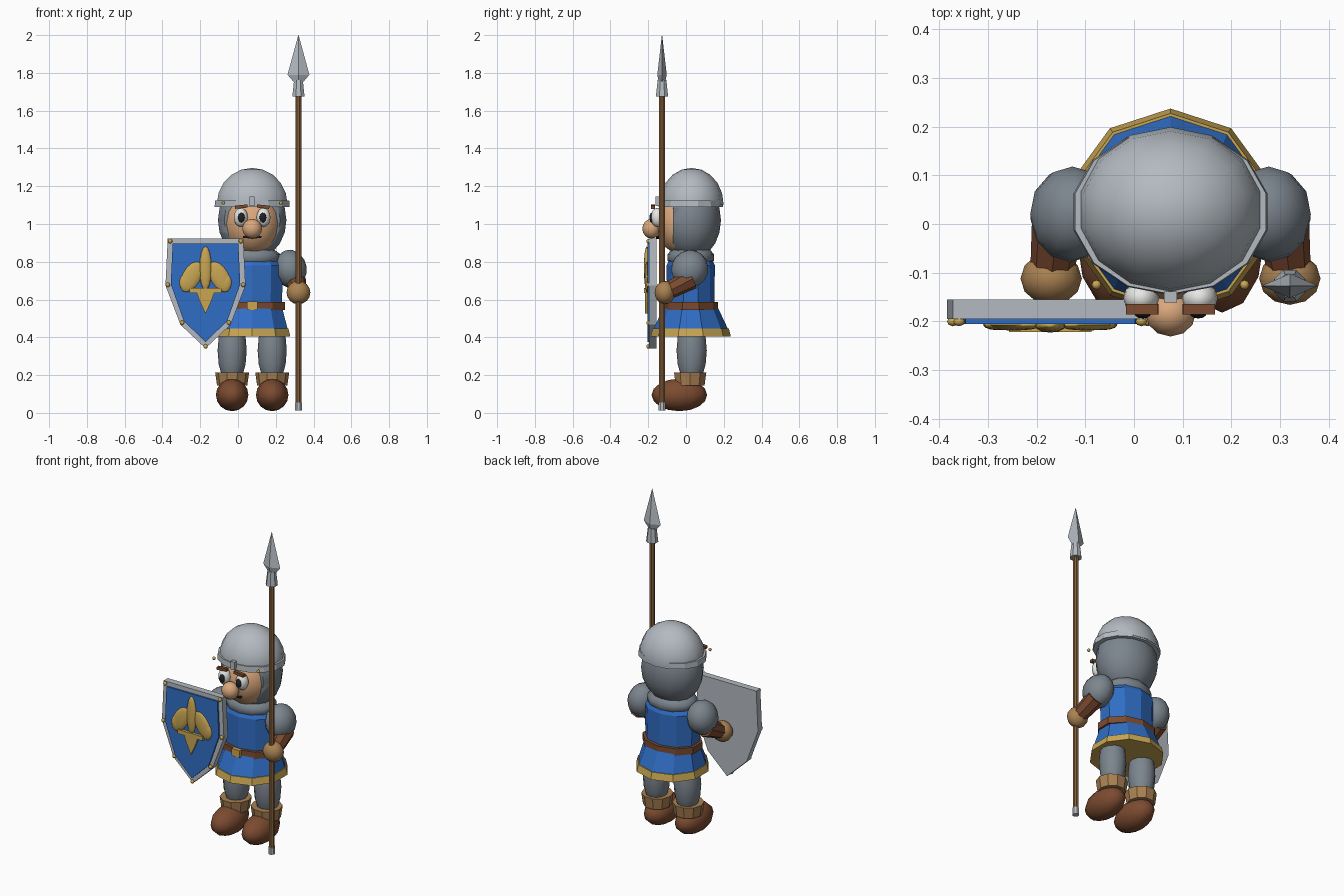
import bpy, bmesh, math
from mathutils import Vector, Matrix, Euler

if "Cube" in bpy.data.objects:
    bpy.data.objects.remove(bpy.data.objects["Cube"])


def mat(name, r, g, b):
    m = bpy.data.materials.new(name)
    m.diffuse_color = (r, g, b, 1)
    m.use_nodes = True
    m.node_tree.nodes["Principled BSDF"].inputs["Base Color"].default_value = m.diffuse_color
    return m


STEEL = mat("steel", .45, .49, .53)
MAIL = mat("mail", .20, .235, .27)
BLUE = mat("blue_cloth", .03, .155, .56)
GOLD = mat("gold", .58, .38, .085)
BROWN = mat("brown_leather", .20, .07, .03)
TAN = mat("tan_leather", .40, .22, .085)
SKIN = mat("skin", .70, .39, .20)
WHITE = mat("eye_white", .85, .85, .83)
DARK = mat("dark", .015, .015, .018)
WOOD = mat("wood", .24, .115, .045)
CX, CY = .075, .025      # body axis


def finish(name, bm, material, smooth=None):
    bmesh.ops.recalc_face_normals(bm, faces=bm.faces)
    me = bpy.data.meshes.new(name)
    bm.to_mesh(me)
    bm.free()
    me.materials.append(material)
    ob = bpy.data.objects.new(name, me)
    bpy.context.collection.objects.link(ob)
    if smooth:
        bpy.ops.object.select_all(action='DESELECT')
        ob.select_set(True)
        bpy.context.view_layer.objects.active = ob
        bpy.ops.object.shade_smooth_by_angle(angle=math.radians(smooth))
    return ob


def ball(name, c, r, material, rot=(0, 0, 0), seg=12, rings=8, cut=None):
    """Ellipsoid; cut = (point, normal) removes the side the normal points to."""
    bm = bmesh.new()
    bmesh.ops.create_uvsphere(bm, u_segments=seg, v_segments=rings, radius=1)
    bm.transform(Matrix.Translation(c) @ Euler(rot).to_matrix().to_4x4()
                 @ Matrix.Diagonal((*r, 1)))
    if cut:
        bmesh.ops.bisect_plane(bm, geom=bm.verts[:] + bm.edges[:] + bm.faces[:],
                               plane_co=cut[0], plane_no=cut[1], clear_outer=True)
        bmesh.ops.holes_fill(bm, edges=[e for e in bm.edges if e.is_boundary])
    return finish(name, bm, material, 60)


def stack(name, rows, material, c=(CX, CY), sides=10, turn=90, smooth=None):
    """Solid of stacked elliptical sections: rows of (z, rx, ry)."""
    bm = bmesh.new()
    loops = []
    for z, rx, ry in rows:
        angs = [math.radians(turn + 360 * i / sides) for i in range(sides)]
        loops.append([bm.verts.new((c[0] + rx * math.cos(a), c[1] + ry * math.sin(a), z))
                      for a in angs])
    for a, b in zip(loops, loops[1:]):
        for i in range(sides):
            j = (i + 1) % sides
            bm.faces.new((a[i], a[j], b[j], b[i]))
    bm.faces.new(loops[0])
    bm.faces.new(loops[-1])
    return finish(name, bm, material, smooth)


def box(name, c, size, material, rot=(0, 0, 0)):
    bm = bmesh.new()
    bmesh.ops.create_cube(bm, size=1)
    bm.transform(Matrix.Translation(c) @ Euler(rot).to_matrix().to_4x4()
                 @ Matrix.Diagonal((*size, 1)))
    return finish(name, bm, material)


def limb(name, a, b, r1, r2, material, sides=8):
    a, b = Vector(a), Vector(b)
    bm = bmesh.new()
    bmesh.ops.create_cone(bm, cap_ends=True, segments=sides, radius1=r1, radius2=r2,
                          depth=(b - a).length)
    q = (b - a).to_track_quat('Z', 'Y').to_matrix().to_4x4()
    bm.transform(Matrix.Translation((a + b) / 2) @ q)
    return finish(name, bm, material)


def plate(name, pts, y0, y1, material):
    """Flat outline in x and z, thickened along y."""
    bm = bmesh.new()
    f = bm.faces.new([bm.verts.new((x, y0, z)) for x, z in pts])
    new = bmesh.ops.extrude_face_region(bm, geom=[f])["geom"]
    bmesh.ops.translate(bm, vec=(0, y1 - y0, 0),
                        verts=[v for v in new if isinstance(v, bmesh.types.BMVert)])
    return finish(name, bm, material)


# Tunic, belt and skirt
stack("tunic", [(.56, .165, .125), (.78, .172, .128), (.84, .12, .10)], BLUE)
stack("belt", [(.545, .182, .145), (.587, .182, .145)], BROWN)
box("belt_buckle", (CX, -.12, .567), (.055, .02, .045), GOLD)
stack("skirt", [(.445, .197, .197), (.572, .163, .137)], BLUE)
stack("skirt_trim", [(.405, .212, .212), (.447, .202, .202)], GOLD)
stack("mail_collar", [(.785, .115, .10), (.805, .15, .122), (.84, .15, .122), (.868, .11, .10)],
      MAIL, sides=12, smooth=60)

# Legs, cuffs, boots and arms on both sides
for s, side in ((-1, "right"), (1, "left")):
    lx = CX + s * .106
    ball(side + "_leg", (lx, .03, .33), (.077, .08, .19), MAIL)
    stack(side + "_boot_cuff", [(.145, .08, .08), (.215, .09, .09)], TAN, c=(lx, .022), turn=72)
    ball(side + "_boot", (lx, -.035, .095), (.086, .147, .086), BROWN)
    ball(side + "_upper_arm", (CX + s * .203, .02, .762), (.086, .098, .102), MAIL,
         rot=(-.3, -s * .15, 0))
    limb(side + "_forearm", (CX + s * .228, .03, .71), (CX + s * .243, -.095, .645),
         .056, .045, BROWN)
    ball(side + "_hand", (CX + s * .245, -.112, .637), (.063, .054, .062), TAN)

# Head and mail hood
ball("face", (CX, -.012, 1.0), (.152, .148, .165), SKIN)
ball("mail_hood", (CX, CY, 1.02), (.186, .16, .21), MAIL, seg=14, rings=10,
     cut=((0, -.07, 0), (0, -1, 0)))
ball("nose", (CX, -.183, .975), (.052, .048, .052), SKIN)
for s, side in ((-1, "right"), (1, "left")):
    ex = CX + s * .06
    ball(side + "_eye", (ex, -.152, 1.035), (.037, .034, .05), WHITE)
    ball(side + "_pupil", (ex - s * .003, -.182, 1.034), (.018, .012, .026), DARK)
    box(side + "_eyebrow", (ex - s * .002, -.175, 1.092), (.066, .022, .017), BROWN,
        rot=(0, s * .1, 0))
    box(side + "_mouth_half", (CX + s * .024, -.148, .929), (.05, .014, .009), DARK,
        rot=(0, -s * .12, s * .15))
    ball(side + "_helmet_rivet", (CX + s * .152, -.125, 1.112), (.01, .01, .01), GOLD,
         seg=8, rings=6)

# Helmet
ball("helmet_dome", (CX, CY + .004, 1.105), (.192, .17, .192), STEEL, seg=14, rings=10,
     cut=((0, 0, 1.1), (0, 0, -1)))
stack("helmet_band", [(1.09, .204, .171), (1.125, .201, .169)], STEEL, sides=14)
box("nose_guard", (CX, -.15, 1.12), (.026, .022, .05), STEEL)

# Spear
SP = (.32, -.127)
stack("spear_shaft", [(.03, .017, .017), (1.69, .017, .017)], WOOD, c=SP, sides=8, turn=22.5)
stack("spear_ferrule", [(.012, .02, .02), (.055, .02, .02)], STEEL, c=SP, sides=8, turn=22.5)
stack("spear_socket", [(1.675, .035, .035), (1.762, .025, .025)], STEEL, c=SP, sides=8, turn=22.5)
stack("spear_blade", [(1.755, .028, .018), (1.79, .058, .025), (2.0, .0008, .0008)],
      STEEL, c=SP, sides=4)

# Shield
SX = -.172


def mirrored(half):
    """Closed outline from its right half, listed from top to bottom tip."""
    return [(SX + x, z) for x, z in half] + [(SX - x, z) for x, z in half[::-1] if x > 0]


plate("shield_rim", mirrored([(.2, .922), (.212, .675), (.133, .467), (0, .342)]),
      -.155, -.195, STEEL)
plate("shield_panel", mirrored([(.174, .896), (.184, .682), (.115, .486), (0, .375)]),
      -.19, -.205, BLUE)
for i, (x, z) in enumerate(mirrored([(.187, .909), (.2, .678), (.124, .477), (0, .352)])):
    ball("shield_rivet_%d" % i, (x, -.2, z), (.012, .01, .012), GOLD, seg=8, rings=6)

# Shield emblem: centre petal, two side petals, crossbar and lower point
EY = -.207
ball("emblem_centre_petal", (SX, EY - .001, .765), (.032, .015, .117), GOLD)
for s, side in ((-1, "left"), (1, "right")):
    ball("emblem_%s_petal" % side, (SX + s * .075, EY, .72), (.048, .012, .088), GOLD,
         rot=(0, -s * .5, 0))
    ball("emblem_%s_curl" % side, (SX + s * .108, EY, .69), (.03, .011, .045), GOLD)
box("emblem_crossbar", (SX, EY - .004, .648), (.17, .022, .026), GOLD)
plate("emblem_point", mirrored([(.05, .645), (.03, .59), (0, .525)]), -.2, -.216, GOLD)
